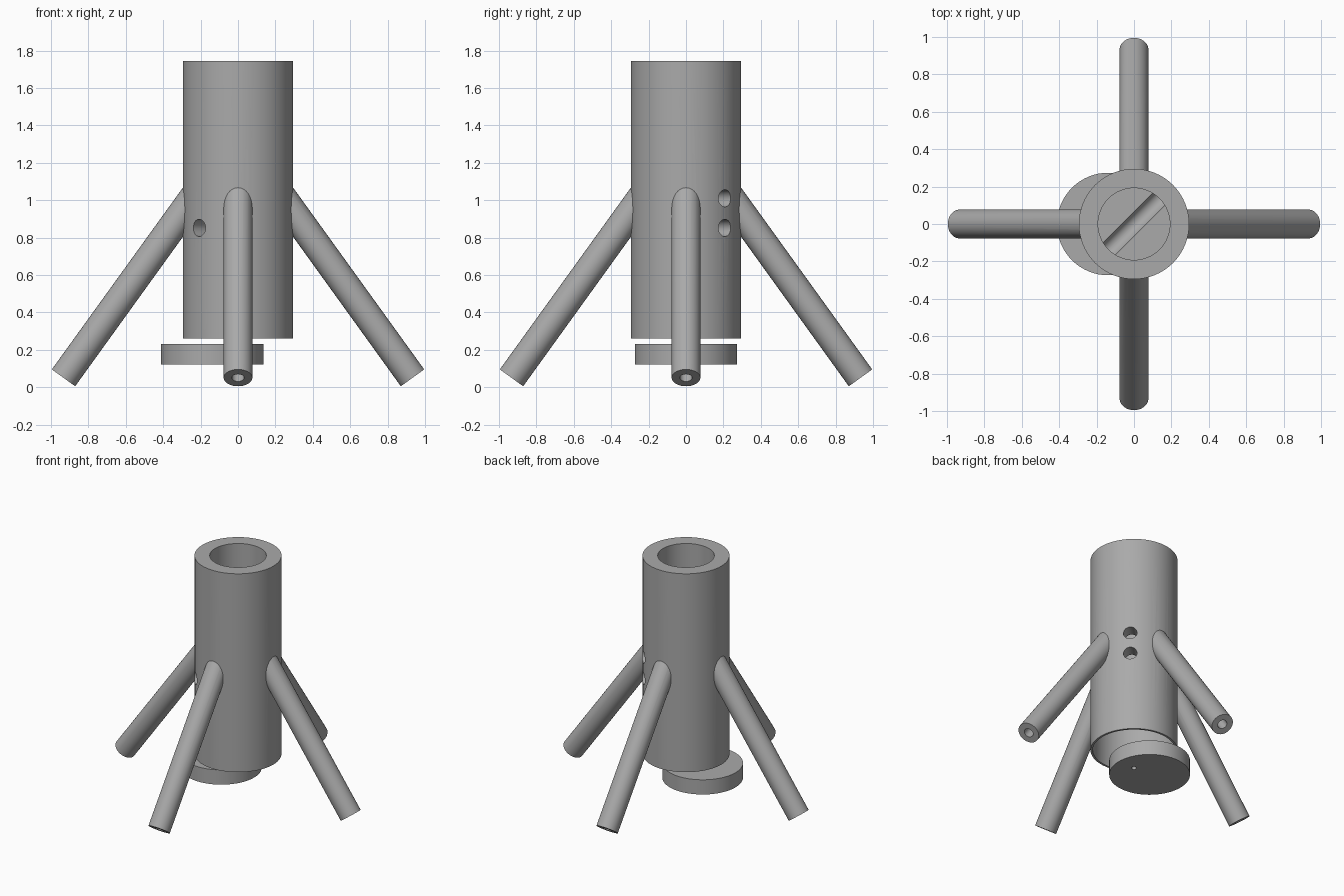
import bpy
import math
from mathutils import Vector

cube = bpy.data.objects.get("Cube")
if cube:
    bpy.data.objects.remove(cube, do_unlink=True)

grey = bpy.data.materials.new("plain grey")
grey.use_nodes = True
grey.diffuse_color = (0.4, 0.4, 0.4, 1)
grey.node_tree.nodes["Principled BSDF"].inputs["Base Color"].default_value = (0.4, 0.4, 0.4, 1)


def rod(name, start, end, radius, sides=64):
    """Solid cylinder between two points."""
    a, b = Vector(start), Vector(end)
    bpy.ops.mesh.primitive_cylinder_add(vertices=sides, radius=radius, depth=(b - a).length,
                                        location=(a + b) / 2)
    ob = bpy.context.object
    ob.rotation_euler = (b - a).to_track_quat('Z', 'Y').to_euler()
    ob.name = name
    ob.data.materials.append(grey)
    return ob


def combine(target, other, operation):
    """Apply a boolean and discard the tool object."""
    mod = target.modifiers.new("cut", 'BOOLEAN')
    mod.operation, mod.solver, mod.object = operation, 'EXACT', other
    bpy.context.view_layer.objects.active = target
    bpy.ops.object.modifier_apply(modifier=mod.name)
    bpy.data.objects.remove(other, do_unlink=True)


def smooth(ob):
    bpy.ops.object.select_all(action='DESELECT')
    ob.select_set(True)
    bpy.context.view_layer.objects.active = ob
    bpy.ops.object.shade_smooth_by_angle(angle=math.radians(30))


# Main tube with four splayed legs
tube = rod("tube_with_legs", (0, 0, 0.26), (0, 0, 1.745), 0.295)
foot = Vector((0.933, 0, 0.05))
slope = Vector((-0.584, 0, 0.81)).normalized()
for i in range(4):
    turn = math.radians(90 * i)

    def at(distance):
        p = foot + slope * distance
        return (p.x * math.cos(turn), p.x * math.sin(turn), p.z)

    leg = rod("leg", at(0), at(1.22), 0.077, 32)
    combine(leg, rod("leg_hole", at(-0.1), at(1.0), 0.033, 32), 'DIFFERENCE')
    combine(tube, leg, 'UNION')

# Upper bore and wide lower recess, leaving a floor between them
combine(tube, rod("upper_bore", (0, 0, 0.85), (0, 0, 2), 0.192), 'DIFFERENCE')
combine(tube, rod("lower_recess", (0, 0, 0), (0, 0, 0.7), 0.28), 'DIFFERENCE')

# Diagonal cross hole along the floor, and one side hole above it
combine(tube, rod("cross_hole", (-0.3, -0.3, 0.852), (0.3, 0.3, 0.852), 0.046, 32), 'DIFFERENCE')
combine(tube, rod("side_hole", (0, 0, 1.01), (0.3, 0.3, 1.01), 0.046, 32), 'DIFFERENCE')
smooth(tube)

# Offset base disc with a pivot hole
disc = rod("base_disc", (-0.138, 0, 0.12), (-0.138, 0, 0.23), 0.274)
combine(disc, rod("pivot_hole", (0, 0, 0), (0, 0, 0.4), 0.018, 24), 'DIFFERENCE')
smooth(disc)
